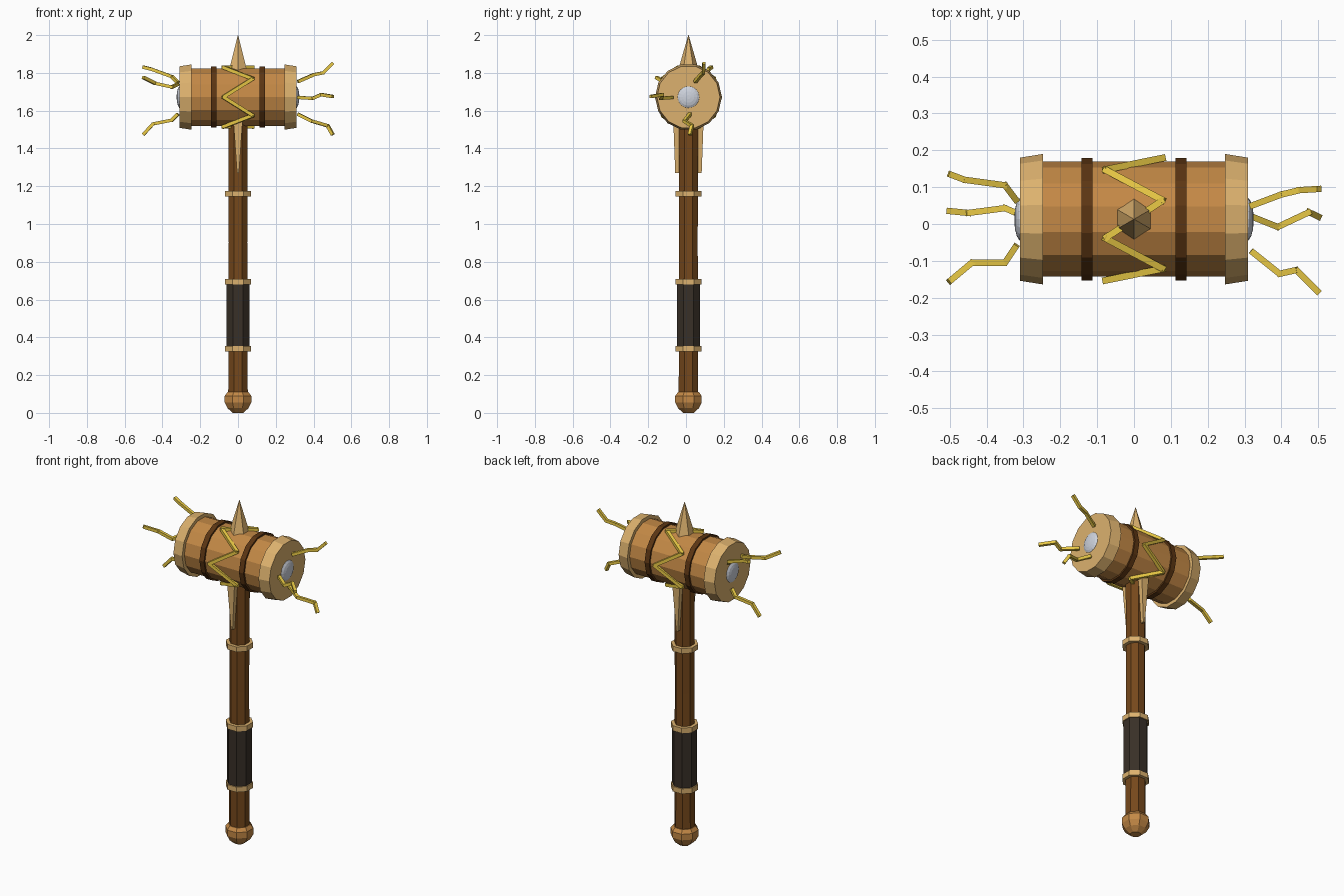
import bpy, bmesh, math
from mathutils import Vector, Matrix

if "Cube" in bpy.data.objects:
    bpy.data.objects.remove(bpy.data.objects["Cube"])

CY, CZ = 0.013, 1.672          # shared shaft offset in y, head axis height


def material(name, rgb):
    m = bpy.data.materials.new(name)
    m.diffuse_color = (*[c ** 2.2 for c in rgb], 1)
    m.use_nodes = True
    m.node_tree.nodes["Principled BSDF"].inputs["Base Color"].default_value = m.diffuse_color
    return m


WOOD = material("wood", (0.76, 0.53, 0.28))
PALE = material("pale_wood", (0.86, 0.69, 0.43))
BAND = material("dark_band", (0.36, 0.22, 0.10))
SHAFT = material("shaft_wood", (0.46, 0.29, 0.13))
GRIP = material("grip_leather", (0.23, 0.20, 0.17))
GOLD = material("gold", (0.92, 0.79, 0.28))
SILVER = material("silver", (0.80, 0.82, 0.86))


def finish(name, bm, mat):
    bmesh.ops.recalc_face_normals(bm, faces=bm.faces)
    me = bpy.data.meshes.new(name)
    bm.to_mesh(me)
    bm.free()
    me.materials.append(mat)
    ob = bpy.data.objects.new(name, me)
    bpy.context.collection.objects.link(ob)
    return ob


def lathe(name, profile, sides, mat, matrix, phase=0.0):
    """Capped solid of revolution from (radius, height) pairs along local z."""
    bm = bmesh.new()
    rings = []
    for r, h in profile:
        rings.append([bm.verts.new(matrix @ Vector((
            r * math.cos(phase + math.tau * i / sides),
            r * math.sin(phase + math.tau * i / sides), h))) for i in range(sides)])
    for a, b in zip(rings, rings[1:]):
        for i in range(sides):
            j = (i + 1) % sides
            bm.faces.new((a[i], a[j], b[j], b[i]))
    bm.faces.new(rings[0])
    bm.faces.new(rings[-1])
    return finish(name, bm, mat)


def rods(name, points, r, mat, closed=False):
    """Square rods joining consecutive points."""
    bm = bmesh.new()
    pts = [Vector(p) for p in points]
    ends = pts[1:] + ([pts[0]] if closed else [])
    for a, b in zip(pts, ends):
        d = b - a
        rot = d.to_track_quat('Z', 'Y').to_matrix().to_4x4()
        spin = Matrix.Rotation(math.pi / 4, 4, 'Z')
        bmesh.ops.create_cone(bm, cap_ends=True, segments=4, radius1=r, radius2=r,
                              depth=d.length + r * 0.6,
                              matrix=Matrix.Translation((a + b) / 2) @ rot @ spin)
    return finish(name, bm, mat)


UP = Matrix.Translation((0, CY, 0))
HEAD = Matrix.Translation((0, CY, CZ)) @ Matrix.Rotation(math.pi / 2, 4, 'Y')
HEAD_L = Matrix.Translation((0, CY, CZ)) @ Matrix.Rotation(-math.pi / 2, 4, 'Y')
P8 = math.pi / 8

# Handle: shaft, grip, collars and pommel
lathe("shaft", [(0.056, 0.09), (0.053, 0.9), (0.055, 1.56)], 8, SHAFT, UP, P8)
lathe("grip", [(0.067, 0.345), (0.067, 0.69)], 8, GRIP, UP, P8)
for i, z in enumerate((0.34, 0.695, 1.16)):
    lathe(f"collar_{i}", [(0.074, z - 0.015), (0.074, z + 0.015)], 8, PALE, UP, P8)
lathe("pommel", [(0.03, 0.0), (0.06, 0.025), (0.076, 0.055), (0.076, 0.09), (0.06, 0.11)],
      8, WOOD, UP, P8)

# Hammer head: barrel, bands, flared end caps, silver bosses
P14 = math.pi / 2
lathe("barrel", [(0.156, -0.26), (0.156, 0.26)], 14, WOOD, HEAD, P14)
for side, mat in (("right", HEAD), ("left", HEAD_L)):
    lathe(f"band_{side}", [(0.166, 0.113), (0.166, 0.143)], 14, BAND, mat, P14)
    lathe(f"end_cap_{side}", [(0.177, 0.247), (0.167, 0.31)], 14, PALE, mat, P14)
    boss = [(0.06 * math.cos(t), 0.305 + 0.02 * math.sin(t))
            for t in [math.radians(a) for a in (0, 20, 40, 60, 80)]]
    ob = lathe(f"boss_{side}", boss, 16, SILVER, mat)

# Top spike
lathe("top_spike", [(0.056, 1.81), (0.001, 2.0)], 6, PALE, UP, math.pi / 2)

# Tapered tongues under the head, front and back
for side, s in (("front", -1), ("back", 1)):
    bm = bmesh.new()
    top = [bm.verts.new((x, CY + s * y, 1.54)) for x, y in
           ((-0.024, 0.045), (0.024, 0.045), (0.024, 0.08), (-0.024, 0.08))]
    tip = [bm.verts.new((x, CY + s * y, 1.27)) for x, y in
           ((-0.005, 0.045), (0.005, 0.045), (0.005, 0.07), (-0.005, 0.07))]
    bm.faces.new(top)
    bm.faces.new(tip)
    for i in range(4):
        j = (i + 1) % 4
        bm.faces.new((top[i], top[j], tip[j], tip[i]))
    finish(f"tongue_{side}", bm, PALE)

# Zigzag of gold wrapped round the barrel
zig = []
for i in range(10):
    a = math.radians(90 - 36 * i)
    zig.append((0.078 * (-1) ** i, CY + 0.166 * math.sin(a), CZ + 0.166 * math.cos(a)))
rods("zigzag", zig, 0.013, GOLD, closed=True)

# Lightning sparks leaving both ends
sparks = [
    [(0.32, 0.05, 1.755), (0.40, 0.08, 1.79), (0.45, 0.092, 1.80), (0.50, 0.095, 1.85)],
    [(0.32, -0.075, 1.67), (0.395, -0.135, 1.665), (0.44, -0.125, 1.685), (0.50, -0.185, 1.675)],
    [(0.32, 0.02, 1.58), (0.39, -0.008, 1.545), (0.475, 0.032, 1.52), (0.50, 0.02, 1.475)],
    [(-0.32, 0.065, 1.75), (-0.35, 0.105, 1.78), (-0.46, 0.12, 1.82), (-0.50, 0.135, 1.83)],
    [(-0.32, 0.03, 1.58), (-0.35, 0.043, 1.55), (-0.45, 0.03, 1.53), (-0.50, 0.035, 1.475)],
    [(-0.32, -0.06, 1.74), (-0.35, -0.105, 1.725), (-0.44, -0.105, 1.745), (-0.50, -0.155, 1.775)],
]
for i, p in enumerate(sparks):
    rods(f"spark_{i}", p, 0.012, GOLD)
